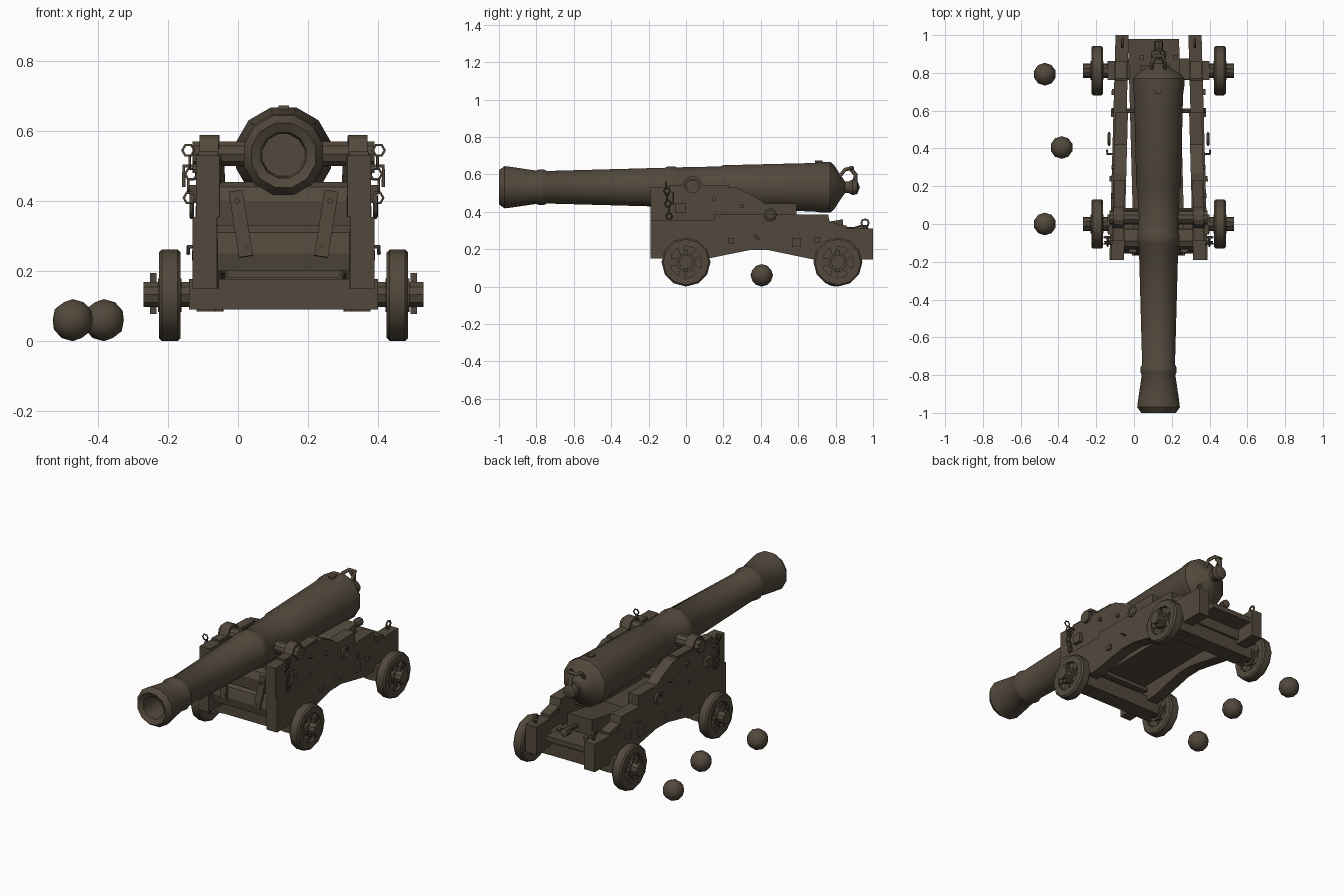
import bpy, bmesh, math
from mathutils import Vector, Matrix

if "Cube" in bpy.data.objects:
    bpy.data.objects.remove(bpy.data.objects["Cube"])

C = 0.13  # x of the gun's centre line
mat = bpy.data.materials.new("dark bronze brown")
mat.diffuse_color = (0.085, 0.066, 0.045, 1)
mat.use_nodes = True
mat.node_tree.nodes["Principled BSDF"].inputs["Base Color"].default_value = mat.diffuse_color


def finish(name, bm, smooth=None):
    bmesh.ops.recalc_face_normals(bm, faces=bm.faces)
    me = bpy.data.meshes.new(name)
    bm.to_mesh(me)
    bm.free()
    ob = bpy.data.objects.new(name, me)
    bpy.context.collection.objects.link(ob)
    me.materials.append(mat)
    if smooth:
        bpy.ops.object.select_all(action='DESELECT')
        ob.select_set(True)
        bpy.context.view_layer.objects.active = ob
        bpy.ops.object.shade_smooth_by_angle(angle=math.radians(smooth))
    return ob


def box(name, x0, x1, y0, y1, z0, z1, rot=None):
    bm = bmesh.new()
    bmesh.ops.create_cube(bm, size=1)
    m = Matrix.Translation(((x0 + x1) / 2, (y0 + y1) / 2, (z0 + z1) / 2))
    if rot:
        m = m @ rot
    bm.transform(m @ Matrix.Diagonal((x1 - x0, y1 - y0, z1 - z0, 1)))
    return finish(name, bm)


def lathe(name, profile, centre, axis, n, smooth=35, phase=0.0):
    """Revolve (distance, radius) pairs about the x or y axis."""
    bm = bmesh.new()
    rings = []
    for d, r in profile:
        ring = []
        for i in range(n if r else 1):
            a = 2 * math.pi * (i + phase) / n
            p, q = r * math.cos(a), r * math.sin(a)
            ring.append(bm.verts.new((d, p, q) if axis == 'x' else (p, d, q)))
        rings.append(ring)
    for a, b in zip(rings, rings[1:]):
        for i in range(n):
            j = (i + 1) % n
            vs = [a[i % len(a)], a[j % len(a)], b[j % len(b)], b[i % len(b)]]
            bm.faces.new(list(dict.fromkeys(vs)))
    bm.transform(Matrix.Translation(centre))
    return finish(name, bm, smooth)


def rod(name, x0, x1, y, z, r, n=10):
    return lathe(name, [(x0, 0), (x0, r), (x1, r), (x1, 0)], (0, y, z), 'x', n)


def slab(name, pts, side, u0, u1):
    """Extrude a (y, z) outline across x; the cheeks draw together to the rear."""
    bm = bmesh.new()
    loops = [[bm.verts.new((C + side * (u - 0.027 * (y + 0.19)), y, z)) for y, z in pts] for u in (u0, u1)]
    for lp in loops:
        bm.faces.new(lp)
    for i in range(len(pts)):
        j = (i + 1) % len(pts)
        bm.faces.new((loops[0][i], loops[0][j], loops[1][j], loops[1][i]))
    return finish(name, bm)


def tube(name, pts, r, closed=False):
    cu = bpy.data.curves.new(name, 'CURVE')
    cu.dimensions = '3D'
    cu.bevel_depth = r
    cu.bevel_resolution = 1
    cu.use_fill_caps = True
    sp = cu.splines.new('POLY')
    sp.points.add(len(pts) - 1)
    for p, c in zip(sp.points, pts):
        p.co = (*c, 1)
    sp.use_cyclic_u = closed
    cu.materials.append(mat)
    ob = bpy.data.objects.new(name, cu)
    bpy.context.collection.objects.link(ob)


def ring(name, c, r, t, plane, n=8):
    pts = []
    for i in range(n):
        a = 2 * math.pi * i / n
        p, q = r * math.cos(a), r * math.sin(a)
        pts.append(Vector(c) + Vector((0, p, q) if plane == 'yz' else (p, 0, q)))
    tube(name, pts, t, True)


# Barrel with a hollow bore, reinforcing rings and rear knob
lathe("barrel", [(-0.7, 0), (-0.7, .062), (-0.985, .067), (-1.0, .095), (-0.97, .117), (-0.93, .112),
                 (-0.80, .092), (-0.785, .099), (-0.76, .099), (-0.745, .090), (-0.11, .108),
                 (-0.10, .115), (-0.06, .115), (-0.05, .110), (0.18, .115), (0.20, .122),
                 (0.68, .134), (0.73, .141), (0.77, .141), (0.79, .125), (0.83, .062),
                 (0.85, .033), (0.87, .033), (0.89, .043), (0.915, .038), (0.93, 0)],
      (C, 0, 0.531), 'y', 12, phase=0.5)
rod("trunnion", C - 0.26, C + 0.26, 0.035, 0.535, 0.037)
tube("breech_loop", [(C - .035, .81, .575), (C - .035, .85, .625), (C - .02, .89, .635),
                     (C + .02, .89, .635), (C + .035, .85, .625), (C + .035, .81, .575)], 0.011)
tube("breech_loop_tail", [(C, .88, .63), (C, .905, .60), (C, .905, .55)], 0.013)
box("vent_patch", C - .015, C + .015, .69, .73, .65, .673)

LOWER = [(-.19, .15), (.12, .15), (.24, .175), (.34, .195), (.44, .195), (.56, .17), (.68, .145),
         (1.0, .145), (1.0, .31), (.775, .31), (.76, .385), (.15, .385), (.15, .355), (-.19, .355)]
UPPER = [(-.19, .355), (.15, .355), (.15, .385), (.59, .385), (.59, .445), (.42, .445),
         (.38, .475), (.27, .53), (-.19, .53)]
CAP = [(-.09, .53), (-.01, .53), (0, .56), (.02, .573), (.05, .573), (.07, .56), (.08, .53),
       (.23, .53), (.23, .542), (.09, .542), (.07, .578), (.05, .588), (.02, .588), (0, .578),
       (-.02, .542), (-.09, .542)]

for s, side in ((-1, "left"), (1, "right")):
    X = lambda u: C + s * u
    # Stepped cheeks, in two timbers, with iron caps over the trunnions
    slab(side + "_lower_cheek", LOWER, s, 0.19, 0.26)
    slab(side + "_upper_cheek", UPPER, s, 0.183, 0.25)
    slab(side + "_trunnion_cap", CAP, s, 0.19, 0.245)
    slab(side + "_rear_step", [(.77, .30), (.86, .30), (.86, .325), (.77, .345)], s, 0.195, 0.255)
    # Straps holding the axles
    for y in (0, .81):
        slab(side + "_axle_strap", [(y - .05, .16), (y - .045, .085), (y + .045, .085), (y + .05, .16)],
             s, 0.20, 0.252)
    # Side ironwork: plates, bolts, rings
    for y, z, h in ((-.03, .42, .026), (.59, .235, .024), (.24, .245, .014), (.70, .25, .016)):
        slab(side + "_side_plate", [(y - h, z - h), (y + h, z - h), (y + h, z + h), (y - h, z + h)],
             s, 0.24, 0.272)
    for y, z in ((-.1, .49), (.15, .47), (.3, .43)):
        u = .25 - .027 * (y + .19)
        rod(side + "_bolt", X(u - .01), X(u + .012), y, z, .012, 6)
    ring(side + "_side_ring", (X(.262), .45, .385), .03, .007, 'yz')
    tube(side + "_side_hook", [(X(.235), .37, .27), (X(.272), .37, .27), (X(.272), .39, .25)], .006)
    # Hanging chain with alternating links and its pin
    for k in range(6):
        ring(side + "_chain_link", (X(.272 - .004 * (k % 3)), -.105 + .003 * k, .545 - .034 * k),
             .017, .004, 'yz' if k % 2 else 'xz', 6)
    tube(side + "_chain_pin", [(X(.25), -.07, .50), (X(.285), -.07, .50), (X(.285), -.07, .44)], .006)
    # Eyebolts on the rear of the cheeks
    ring(side + "_eyebolt", (X(.192), .957, .34), .02, .006, 'yz')
    tube(side + "_eyebolt_stem", [(X(.192), .957, .30), (X(.192), .957, .325)], .008)
    # Slanted straps on the front transom
    box(side + "_front_strap", X(.122) - .02, X(.122) + .02, -.158, -.140, .24, .43,
        Matrix.Rotation(s * math.radians(9), 4, 'Y') @ Matrix.Rotation(math.radians(-5), 4, 'X'))
    for u, z in ((.138, .40), (.11, .265)):
        lathe(side + "_strap_bolt", [(-.01, 0), (-.01, .008), (.01, .008)],
              (X(u) - s * .005, -.158, z), 'y', 6)

    # Wheels: rim, recessed web, spokes and hub; then the linchpin
    for y, end in ((0, "front"), (.812, "rear")):
        n = "%s_%s_" % (end, side)
        c = (X(.325), y, .131)
        lathe(n + "wheel_rim", [(-.031, .085), (-.031, .122), (-.022, .131), (.022, .131),
                                (.031, .122), (.031, .085), (-.031, .085)], c, 'x', 12)
        lathe(n + "wheel_web", [(-.012, 0), (-.012, .09), (.012, .09), (.012, 0)], c, 'x', 12)
        lathe(n + "wheel_hub", [(-.034, 0), (-.034, .05), (.034, .05), (.034, 0)], c, 'x', 10)
        for k in range(5):
            a = 2 * math.pi * (k + .25) / 5
            m = Matrix.Rotation(a, 4, 'X')
            p = Vector(c) + m @ Vector((0, 0, .068))
            box(n + "wheel_spoke", p.x - .024, p.x + .024, p.y - .018, p.y + .018,
                p.z - .026, p.z + .026, m)
        box(n + "linchpin", X(.372) - .009, X(.372) + .009, y - .012, y + .012, .078, .195)

# Axles: squared timber with round ends
for y, end in ((0, "front"), (.812, "rear")):
    rod(end + "_axle", C - .40, C + .40, y, .133, .038)
    box(end + "_axle_timber", C - .27, C + .27, y - .05, y + .05, .09, .177)

# Front transom: two rounded timbers stacked between the cheeks
for nm, pts in (("lower_transom", [(-.145, .20), (-.155, .25), (-.14, .31), (-.10, .335), (-.02, .33), (-.02, .20)]),
                ("upper_transom", [(-.135, .33), (-.14, .40), (-.12, .44), (-.09, .455), (-.03, .44), (-.03, .33)])):
    slab(nm, pts, 1, -.195, .195)

# Sloping bed under the barrel, rear bolster, wedge and cross bolts
slab("bed", [(-.02, .20), (.98, .235), (.98, .265), (-.02, .235)], 1, -.13, .14)
box("bed_support", C - .16, C + .16, .05, .085, .182, .205)
box("rear_bolster", C - .17, C + .17, .765, .875, .17, .24)
slab("quoin", [(.50, .26), (.84, .265), (.84, .36), (.50, .30)], 1, -.07, .09)
lathe("quoin_handle", [(.83, .013), (.90, .013), (.93, .024), (.965, .024), (.98, 0)],
      (C, 0, .305), 'y', 8)
rod("cross_bolt", C - .245, C + .245, .60, .30, .012, 8)
rod("front_cross_bar", C - .19, C + .19, .05, .30, .035, 8)
for u in (-.09, .09):
    box("bed_bolt", C + u - .012, C + u + .012, .87, .894, .25, .275)

# Three loose cannonballs
for x, y in ((-.472, 0), (-.383, .405), (-.472, .793)):
    bm = bmesh.new()
    bmesh.ops.create_icosphere(bm, subdivisions=2, radius=.06)
    bm.transform(Matrix.Translation((x, y, .06)))
    finish("cannonball", bm, 60)
